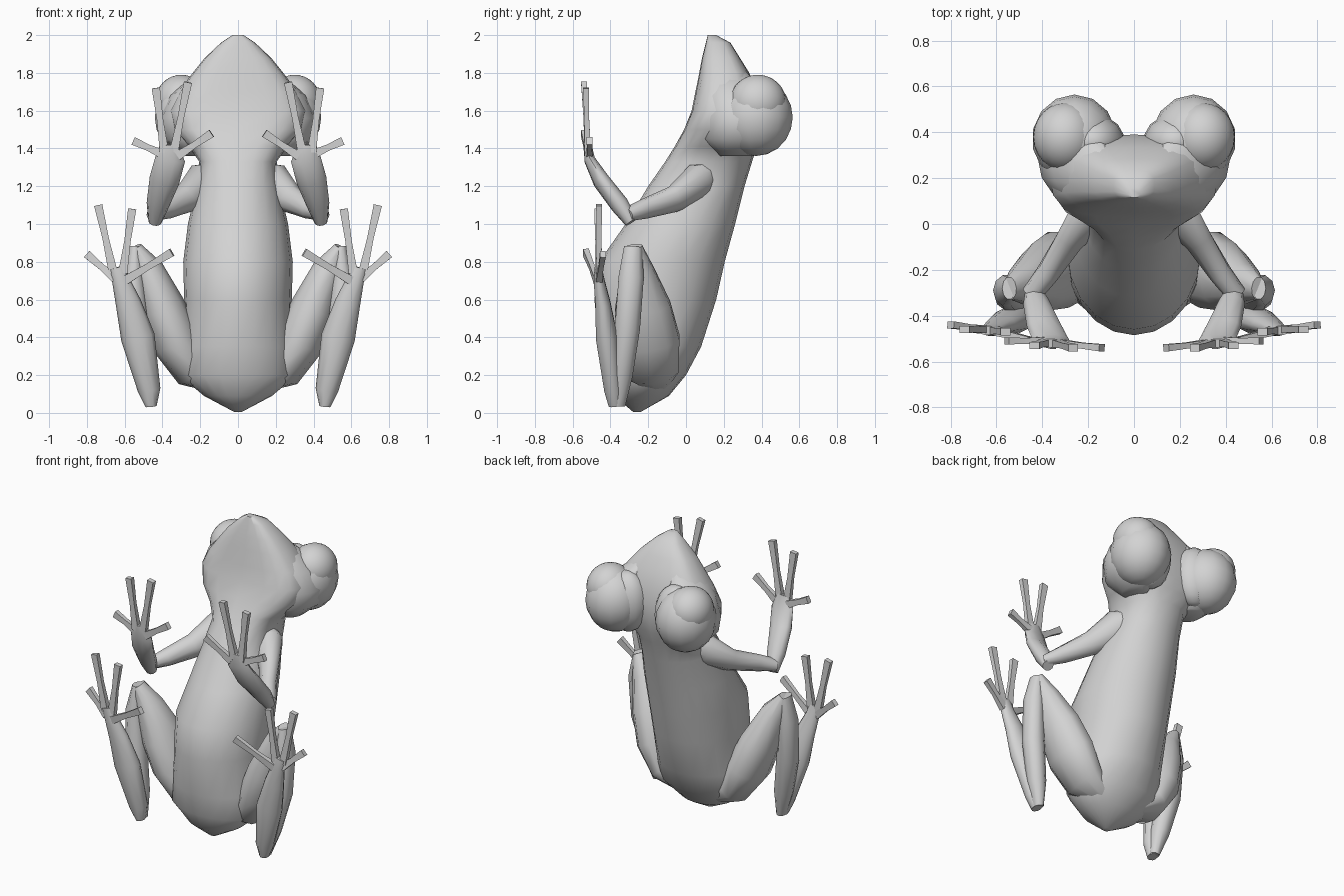
import bpy, bmesh, math
from mathutils import Vector

grey = bpy.data.materials.new("light_grey")
grey.diffuse_color = (0.65, 0.65, 0.65, 1)


def finish(name, bm, angle):
    bmesh.ops.recalc_face_normals(bm, faces=bm.faces)
    for f in bm.faces:
        f.smooth = True
    me = bpy.data.meshes.new(name)
    bm.to_mesh(me)
    bm.free()
    me.set_sharp_from_angle(angle=math.radians(angle))
    me.materials.append(grey)
    ob = bpy.data.objects.new(name, me)
    bpy.context.collection.objects.link(ob)
    return ob


def loft(name, rings, n=10, side=1, flat=False, angle=55):
    """Skin a chain of ellipses (x, y, z, half width, half depth, squareness)."""
    bm = bmesh.new()
    pts = [Vector(r[:3]) for r in rings]
    loops = []
    for i, r in enumerate(rings):
        power = r[5] if len(r) > 5 else 1.0
        u, v = Vector((1, 0, 0)), Vector((0, 1, 0))
        if not flat:
            t = (pts[min(i + 1, len(pts) - 1)] - pts[max(i - 1, 0)]).normalized()
            u = Vector((0, 1, 0)).cross(t).normalized()
            v = t.cross(u)
        shift = 0.5 if n == 4 else 0
        loop = []
        for k in range(n):
            a = 2 * math.pi * (k + shift) / n
            c, s = math.cos(a), math.sin(a)
            c = math.copysign(abs(c) ** power, c)
            s = math.copysign(abs(s) ** power, s)
            p = pts[i] + u * c * r[3] + v * s * r[4]
            loop.append(bm.verts.new((p.x * side, p.y, p.z)))
        loops.append(loop)
    for a, b in zip(loops, loops[1:]):
        for k in range(n):
            bm.faces.new((a[k], a[(k + 1) % n], b[(k + 1) % n], b[k]))
    bm.faces.new(loops[0])
    bm.faces.new(loops[-1])
    return finish(name, bm, angle)


def ball(name, centre, radii, seg, rows):
    bm = bmesh.new()
    bmesh.ops.create_uvsphere(bm, u_segments=seg, v_segments=rows, radius=1)
    for v in bm.verts:
        v.co = Vector(centre) + Vector(a * b for a, b in zip(v.co, radii))
    return finish(name, bm, 60)


# Torso and head in one skin: height, belly y, back y, half width, squareness
profile = [
    (0.005, -0.28, -0.24, 0.02, 1), (0.09, -0.38, -0.09, 0.18, 1),
    (0.20, -0.43, 0.00, 0.31, 1), (0.35, -0.46, 0.08, 0.29, 1),
    (0.60, -0.485, 0.16, 0.285, 1), (0.80, -0.46, 0.205, 0.29, 1),
    (1.00, -0.32, 0.26, 0.265, 1), (1.20, -0.20, 0.31, 0.22, 0.9),
    (1.33, -0.11, 0.35, 0.205, 0.85), (1.41, -0.06, 0.375, 0.26, 0.8),
    (1.50, -0.01, 0.39, 0.345, 0.7), (1.60, 0.03, 0.39, 0.365, 0.65),
    (1.70, 0.05, 0.37, 0.315, 0.65), (1.80, 0.07, 0.335, 0.24, 0.65),
    (1.88, 0.085, 0.285, 0.175, 0.65), (1.96, 0.105, 0.235, 0.09, 0.7),
    (2.00, 0.115, 0.16, 0.03, 0.8)]
loft("body", [(0, (f + b) / 2, z, w, (b - f) / 2, p) for z, f, b, w, p in profile],
     n=20, flat=True, angle=60)

# Limbs: x, y, z, half width, half depth
thigh = [(0.10, -0.15, 0.13, 0.03, 0.05), (0.24, -0.18, 0.22, 0.10, 0.15),
         (0.33, -0.20, 0.38, 0.13, 0.175), (0.40, -0.23, 0.56, 0.12, 0.155),
         (0.48, -0.26, 0.76, 0.085, 0.09), (0.54, -0.28, 0.88, 0.03, 0.05)]
shin = [(0.545, -0.28, 0.88, 0.03, 0.05), (0.555, -0.29, 0.72, 0.06, 0.07),
        (0.54, -0.31, 0.45, 0.07, 0.07), (0.49, -0.34, 0.20, 0.06, 0.06),
        (0.46, -0.36, 0.04, 0.03, 0.04)]
foot = [(0.46, -0.375, 0.035, 0.03, 0.035), (0.47, -0.385, 0.12, 0.06, 0.05),
        (0.53, -0.42, 0.40, 0.09, 0.06), (0.58, -0.44, 0.58, 0.068, 0.042),
        (0.62, -0.46, 0.70, 0.047, 0.03), (0.64, -0.465, 0.77, 0.045, 0.02)]
upper_arm = [(0.05, 0.17, 1.30, 0.04, 0.05), (0.18, 0.06, 1.22, 0.11, 0.09),
             (0.28, -0.07, 1.13, 0.075, 0.06), (0.38, -0.22, 1.08, 0.055, 0.05),
             (0.45, -0.31, 1.05, 0.035, 0.045)]
forearm = [(0.44, -0.29, 1.01, 0.035, 0.035), (0.425, -0.35, 1.10, 0.06, 0.05),
           (0.39, -0.45, 1.23, 0.08, 0.045), (0.36, -0.51, 1.34, 0.08, 0.03),
           (0.365, -0.52, 1.42, 0.05, 0.02)]
# Cheek that blends the eye socket into the snout and jaw
cheek = [(0.22, 0.27, 1.36, 0.07, 0.09), (0.245, 0.28, 1.45, 0.15, 0.19),
         (0.25, 0.29, 1.56, 0.17, 0.20), (0.22, 0.26, 1.68, 0.14, 0.17),
         (0.13, 0.21, 1.82, 0.07, 0.10)]

# Digits: base point, then tip point
toes = [((0.66, -0.46, 0.74), (0.74, -0.46, 1.10)), ((0.61, -0.465, 0.74), (0.56, -0.47, 1.08)),
        ((0.65, -0.46, 0.71), (0.80, -0.44, 0.84)), ((0.60, -0.47, 0.70), (0.35, -0.53, 0.85))]
fingers = [((0.39, -0.52, 1.38), (0.435, -0.53, 1.72)), ((0.34, -0.52, 1.38), (0.265, -0.54, 1.75)),
           ((0.40, -0.51, 1.37), (0.555, -0.51, 1.44)), ((0.32, -0.52, 1.36), (0.14, -0.54, 1.48))]

for s, tag in ((1, "right"), (-1, "left")):
    for name, rings in (("thigh", thigh), ("shin", shin), ("foot", foot),
                        ("upper_arm", upper_arm), ("forearm", forearm)):
        loft(f"{tag}_{name}", rings, side=s)
    loft(f"{tag}_cheek", cheek, n=14, side=s, flat=True)
    for kind, digits in (("toe", toes), ("finger", fingers)):
        for i, (a, b) in enumerate(digits):
            mid = [p + (q - p) * 0.5 for p, q in zip(a, b)]
            loft(f"{tag}_{kind}_{i + 1}", [(*a, 0.034, 0.024), (*mid, 0.024, 0.018),
                                           (*b, 0.031, 0.022)], n=4, side=s, angle=30)
    # Bulging socket, its inner slope, and the eyeball set in its outer upper side
    ball(f"{tag}_eye_socket", (0.26 * s, 0.37, 1.565), (0.185, 0.195, 0.205), 14, 10)
    ball(f"{tag}_brow", (0.18 * s, 0.36, 1.57), (0.14, 0.12, 0.20), 14, 10)
    ball(f"{tag}_eyeball", (0.30 * s, 0.38, 1.645), (0.14, 0.15, 0.145), 24, 16)
